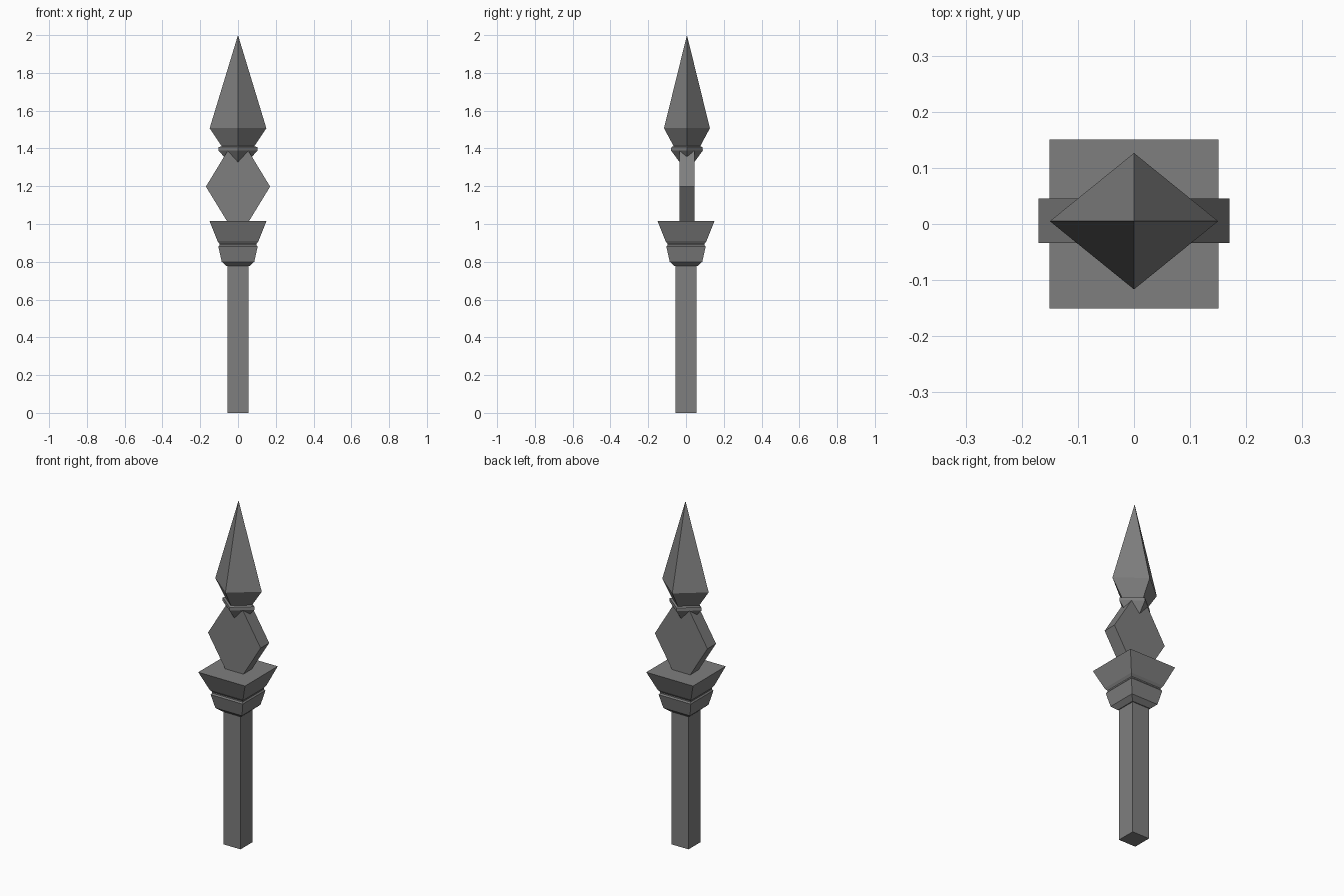
import bpy, bmesh

if "Cube" in bpy.data.objects:
    bpy.data.objects.remove(bpy.data.objects["Cube"])

# Dark iron-grey finish
iron = bpy.data.materials.new("dark_grey")
iron.diffuse_color = (0.21, 0.21, 0.21, 1)
iron.use_nodes = True
iron.node_tree.nodes["Principled BSDF"].inputs["Base Color"].default_value = iron.diffuse_color


def stack(name, profile, corners, y=0.0):
    """Loft a polygon section through (half size, z) levels; half size 0 makes a point."""
    bm = bmesh.new()
    rings = []
    for s, z in profile:
        pts = corners if s else [(0, 0)]
        rings.append([bm.verts.new((cx * s, cy * s + y, z)) for cx, cy in pts])
    n = len(corners)
    for a, b in zip(rings, rings[1:]):
        for i in range(n):
            quad = [a[i % len(a)], a[(i + 1) % n % len(a)],
                    b[(i + 1) % n % len(b)], b[i % len(b)]]
            bm.faces.new(list(dict.fromkeys(quad)))
    for ring in (rings[0], rings[-1]):
        if len(ring) > 2:
            bm.faces.new(ring)
    finish(name, bm)


def finish(name, bm):
    bmesh.ops.recalc_face_normals(bm, faces=bm.faces[:])
    me = bpy.data.meshes.new(name)
    bm.to_mesh(me)
    bm.free()
    me.materials.append(iron)
    bpy.context.collection.objects.link(bpy.data.objects.new(name, me))


SQUARE = [(-1, -1), (1, -1), (1, 1), (-1, 1)]
DIAMOND = [(-1, 0), (0, -0.81), (1, 0), (0, 0.81)]

# Square shaft
stack("shaft", [(0.055, 0), (0.055, 0.79)], SQUARE)

# Stepped collar flaring to a flat top
stack("collar", [(0.06, 0.777), (0.086, 0.80), (0.104, 0.88), (0.098, 0.888),
                 (0.098, 0.895), (0.108, 0.909), (0.151, 1.016)], SQUARE)

# Flat hexagonal plate standing on the collar
bm = bmesh.new()
outline = [(-0.055, 1.01), (0.055, 1.01), (0.17, 1.198),
           (0.055, 1.387), (-0.055, 1.387), (-0.17, 1.198)]
face = bm.faces.new([bm.verts.new((x, -0.034, z)) for x, z in outline])
ext = bmesh.ops.extrude_face_region(bm, geom=[face], use_keep_orig=True)
bmesh.ops.translate(bm, vec=(0, 0.079, 0),
                    verts=[v for v in ext["geom"] if isinstance(v, bmesh.types.BMVert)])
finish("hex_plate", bm)

# Spear point with a lower ring and inverted pyramid sunk into the plate
stack("spear_point", [(0, 1.275), (0.104, 1.389), (0.102, 1.407), (0.087, 1.412),
                      (0.15, 1.507), (0, 2.0)], DIAMOND, y=0.005)
